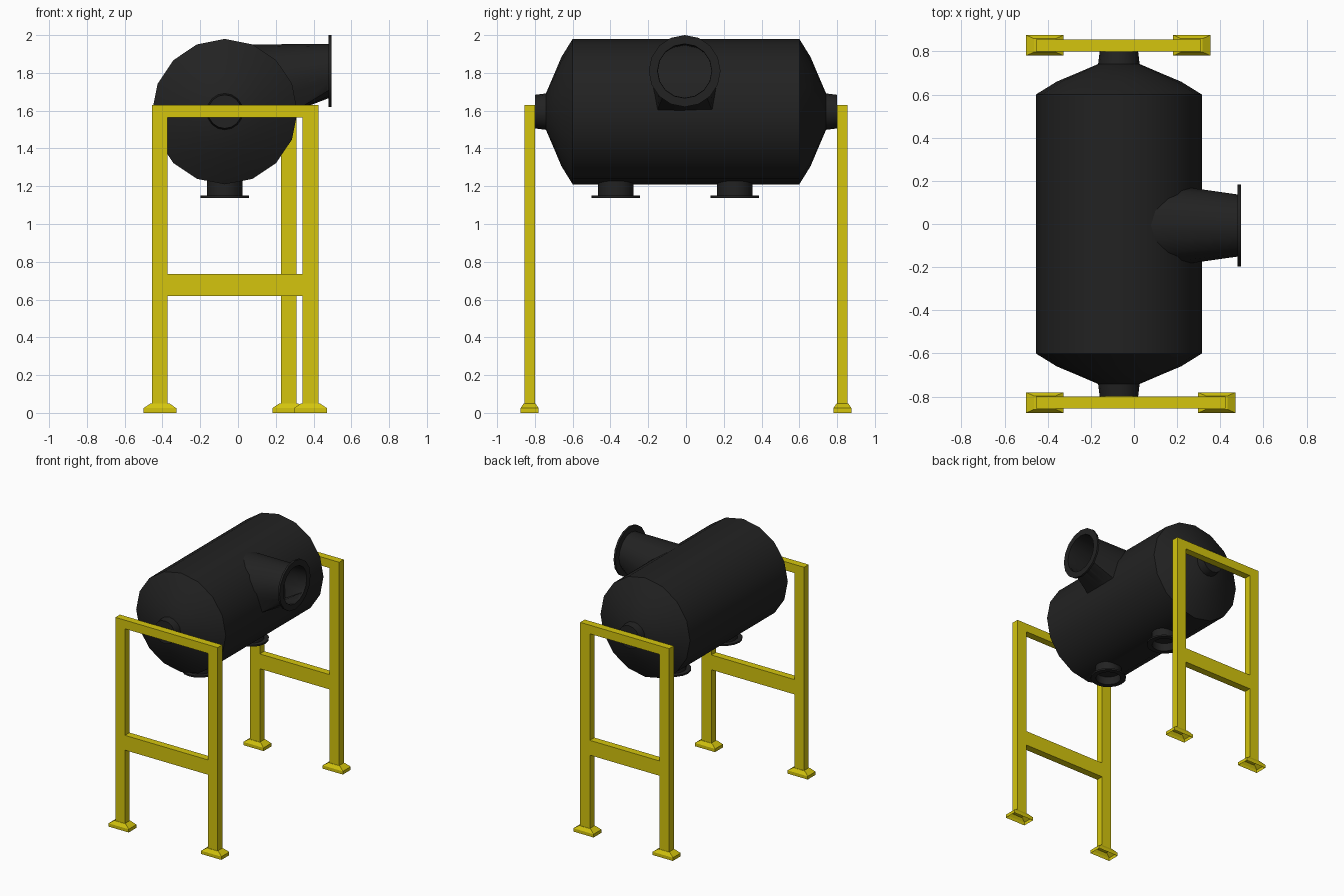
import bpy, bmesh, math
from mathutils import Vector

if "Cube" in bpy.data.objects:
    bpy.data.objects.remove(bpy.data.objects["Cube"])

SIDES = 16
CX, CZ, R = -0.07, 1.595, 0.385      # tank axis position and radius


def material(name, rgb):
    m = bpy.data.materials.new(name)
    m.diffuse_color = (*rgb, 1)
    m.use_nodes = True
    m.node_tree.nodes["Principled BSDF"].inputs["Base Color"].default_value = m.diffuse_color
    return m


BLACK = material("tank black", (0.016, 0.016, 0.016))
YELLOW = material("frame yellow", (0.66, 0.56, 0.004))


def finish(bm, name, mat, smooth=False):
    bmesh.ops.recalc_face_normals(bm, faces=bm.faces)
    me = bpy.data.meshes.new(name)
    bm.to_mesh(me)
    bm.free()
    ob = bpy.data.objects.new(name, me)
    me.materials.append(mat)
    bpy.context.collection.objects.link(ob)
    if smooth:
        bpy.ops.object.select_all(action='DESELECT')
        ob.select_set(True)
        bpy.context.view_layer.objects.active = ob
        bpy.ops.object.shade_smooth_by_angle(angle=math.radians(35))
    return ob


def loft(name, rings, mat, caps=(False, False), smooth=True):
    """Skin a list of point rings, optionally closing the first and last."""
    bm = bmesh.new()
    vs = [[bm.verts.new(p) for p in ring] for ring in rings]
    n = len(vs[0])
    for a, b in zip(vs, vs[1:]):
        for i in range(n):
            j = (i + 1) % n
            bm.faces.new((a[i], a[j], b[j], b[i]))
    for cap, ring in zip(caps, (vs[0], vs[-1])):
        if cap:
            bm.faces.new(ring)
    return finish(bm, name, mat, smooth)


def circle(centre, axis, r):
    c = Vector(centre)
    pts = []
    for i in range(SIDES):
        a = 2 * math.pi * i / SIDES
        u, v = r * math.cos(a), r * math.sin(a)
        pts.append(c + Vector({'x': (0, u, v), 'y': (u, 0, v), 'z': (u, v, 0)}[axis]))
    return pts


def box(name, x0, x1, y0, y1, z0, z1):
    ring = lambda z: [(x0, y0, z), (x1, y0, z), (x1, y1, z), (x0, y1, z)]
    return loft(name, [ring(z0), ring(z1)], YELLOW, (True, True), False)


# Tank shell with domed ends
half = [(0.385, 0.60), (0.288, 0.66), (0.20, 0.697), (0.095, 0.742)]
profile = [(r, -y) for r, y in reversed(half)] + half
loft("tank", [circle((CX, y, CZ), 'y', r) for r, y in profile], BLACK, (True, True))

# End stubs resting against the frames
for side, s in (("front", -1), ("back", 1)):
    loft(side + "_end_stub",
         [circle((CX, s * y, CZ), 'y', r) for y, r in ((0.735, 0.097), (0.80, 0.089))],
         BLACK, (False, True))

# Flanged drain nozzles underneath
for side, y in (("front", -0.372), ("back", 0.258)):
    steps = [(1.25, 0.094), (1.15, 0.094), (1.15, 0.128), (1.138, 0.128), (1.138, 0.09), (1.20, 0.09)]
    loft(side + "_drain_nozzle", [circle((CX, y, z), 'z', r) for z, r in steps],
         BLACK, (False, True))

# Side outlet: squarish root on the tank blending to a round flanged mouth
PY, PZ = -0.007, 1.81
root = []
for i in range(SIDES):
    a = 2 * math.pi * i / SIDES
    c, s = math.cos(a), math.sin(a)
    if s >= -1e-6:
        y, z = 0.176 * c, 1.77 + 0.18 * s
    else:
        m = max(abs(c), abs(s))
        y, z = 0.176 * c / m, 1.77 + 0.175 * s / m
        y *= 1 - 0.16 * (1.77 - z) / 0.175
    x = CX + math.sqrt(R * R - (z - CZ) ** 2) - 0.02
    root.append((x, PY + y, z))
mouth = [(0.48, 0.144), (0.48, 0.19), (0.495, 0.19), (0.495, 0.144), (0.48, 0.142)]
inner = [(p[0] + 0.01, PY + (p[1] - PY) * 0.97, PZ + (p[2] - PZ) * 0.97) for p in root]
loft("side_outlet", [root] + [circle((x, PY, PZ), 'x', r) for x, r in mouth] + [inner], BLACK)

# Support frames: the front one is wider than the back one
POST = 0.083
for side, s, right in (("front", -1, 0.425), ("back", 1, 0.31)):
    y0, y1 = sorted((s * 0.80, s * 0.856))
    left = -0.455
    for label, x in (("left", left), ("right", right - POST)):
        box(f"{side}_{label}_post", x, x + POST, y0, y1, 0.04, 1.63)
        # Hollow flared foot
        mx, my = x + POST / 2, (y0 + y1) / 2
        rings = []
        for hx, hy, z in ((0.087, 0.048, 0), (0.087, 0.048, 0.025), (0.05, 0.031, 0.05)):
            rings.append([(mx + hx * a, my + hy * b, z)
                          for a, b in ((-1, -1), (1, -1), (1, 1), (-1, 1))])
        loft(f"{side}_{label}_foot", rings, YELLOW, (False, True), False)
    for label, z0, z1 in (("top", 1.563, 1.63), ("middle", 0.62, 0.735)):
        box(f"{side}_{label}_rail", left + POST, right - POST, y0, y1, z0, z1)
